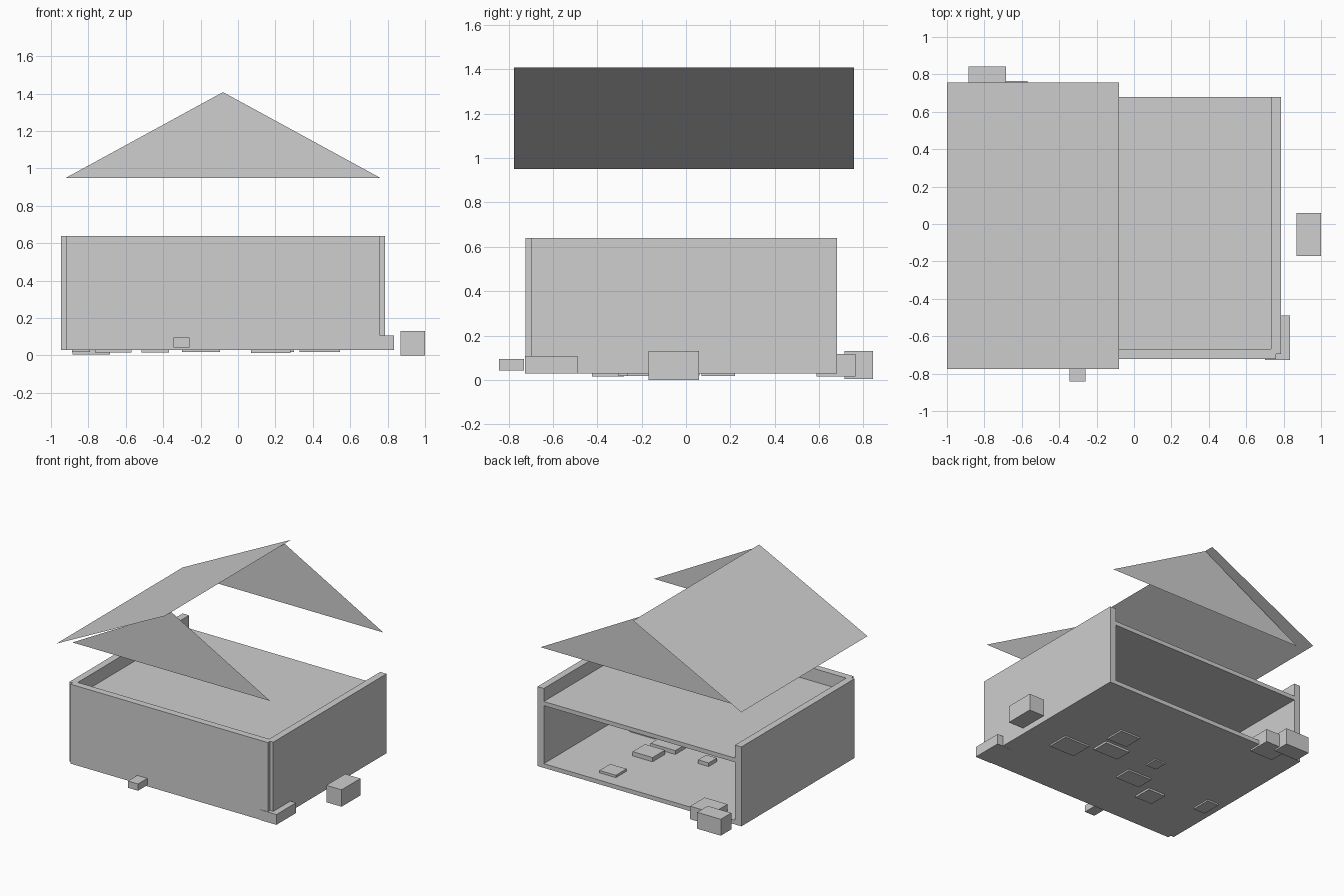
import bpy

if "Cube" in bpy.data.objects:
    bpy.data.objects.remove(bpy.data.objects["Cube"])

# One flat grey for the whole model
grey = bpy.data.materials.new("light_grey")
grey.diffuse_color = (0.62, 0.62, 0.62, 1)
grey.use_nodes = True
grey.node_tree.nodes["Principled BSDF"].inputs["Base Color"].default_value = grey.diffuse_color


def mesh(name, verts, faces):
    me = bpy.data.meshes.new(name)
    me.from_pydata(verts, [], faces)
    me.materials.append(grey)
    ob = bpy.data.objects.new(name, me)
    bpy.context.collection.objects.link(ob)
    return ob


def box(name, x, y, z):
    """Axis-aligned box from (min, max) ranges."""
    v = [(a, b, c) for c in z for b in y for a in x]
    f = [(0, 2, 3, 1), (4, 5, 7, 6), (0, 1, 5, 4),
         (2, 6, 7, 3), (0, 4, 6, 2), (1, 3, 7, 5)]
    return mesh(name, v, f)


CX = -0.08                 # centre line of the house
HALF = 0.84                # half width to the middle of the side walls
T = 0.027                  # half wall thickness
FRONT, BACK = -0.696, 0.68
BASE, TOP = 0.03, 0.64
EAVE, RIDGE = 0.95, 1.408

# Walls: front and both sides, open at the back
box("front_wall", (CX - HALF, CX + HALF), (FRONT - T, FRONT + T), (BASE, TOP))
for side, s in (("left", -1), ("right", 1)):
    c = CX + s * HALF
    box(side + "_wall", (c - T, c + T), (FRONT, BACK), (BASE, TOP))

# Ground floor and upper floor
inner = (CX - HALF + T, CX + HALF - T)
box("ground_floor", inner, (FRONT, BACK), (BASE, 0.062))
box("upper_floor", inner, (FRONT + T, BACK), (0.508, 0.54))

# Single roof slope and two thin gables
y0, y1 = -0.775, 0.757
mesh("roof_slope",
     [(-1, y0, EAVE), (CX, y0, RIDGE), (CX, y1, RIDGE), (-1, y1, EAVE)],
     [(0, 1, 2, 3)])
for name, y, face in (("front_gable", FRONT, (0, 1, 2)),
                      ("back_gable", BACK, (0, 2, 1))):
    mesh(name, [(CX - HALF, y, EAVE), (CX + HALF, y, EAVE), (CX, y, RIDGE)], [face])

# Loose blocks lying around the house
box("side_block", (0.87, 1.0), (-0.17, 0.058), (0.0, 0.13))
box("corner_block", (0.70, 0.835), (-0.726, -0.488), (0.029, 0.108))
box("front_block", (-0.345, -0.26), (-0.843, -0.73), (0.043, 0.095))
box("back_block", (-0.886, -0.685), (0.715, 0.843), (0.004, 0.13))
box("back_step", (-0.765, -0.57), (0.588, 0.764), (0.016, 0.116))

# Low blocks set into the ground floor
low = [
    ((0.33, 0.545), (-0.265, -0.095), (0.018, 0.092)),
    ((0.07, 0.28), (-0.10, 0.03), (0.014, 0.092)),
    ((0.13, 0.30), (0.07, 0.22), (0.018, 0.095)),
    ((-0.30, -0.095), (-0.305, -0.17), (0.018, 0.09)),
    ((-0.515, -0.37), (-0.423, -0.28), (0.015, 0.09)),
    ((-0.235, -0.145), (-0.04, 0.06), (0.02, 0.09)),
    ((-0.888, -0.79), (-0.29, -0.14), (0.018, 0.09)),
    ((0.19, 0.33), (0.45, 0.58), (0.04, 0.08)),
]
for i, (x, y, z) in enumerate(low):
    box("floor_block_%d" % (i + 1), x, y, z)
